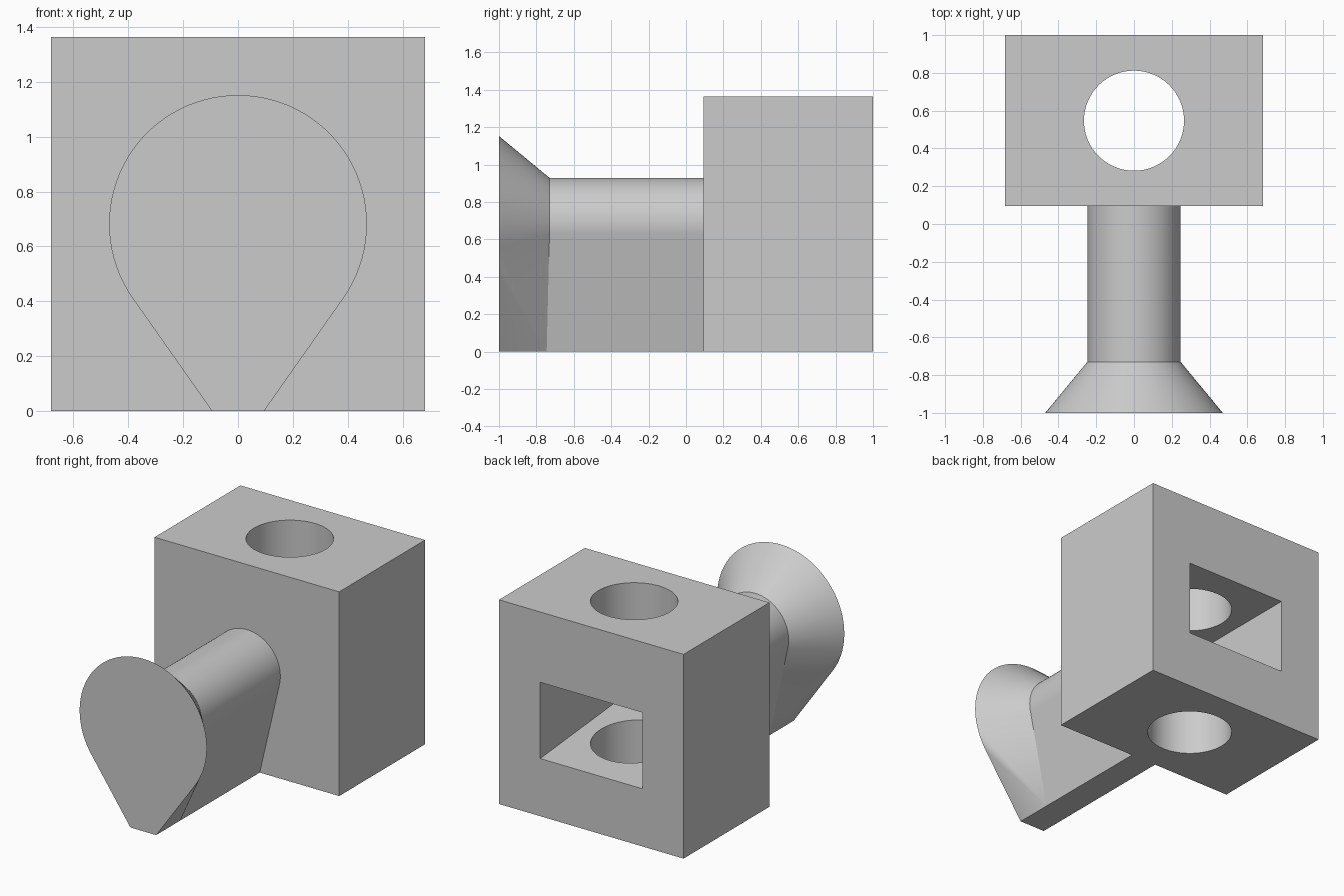
import bpy, bmesh, math

if "Cube" in bpy.data.objects:
    bpy.data.objects.remove(bpy.data.objects["Cube"], do_unlink=True)

grey = bpy.data.materials.new("plain grey")
grey.use_nodes = True
grey.diffuse_color = (0.6, 0.6, 0.6, 1)
grey.node_tree.nodes["Principled BSDF"].inputs["Base Color"].default_value = (0.6, 0.6, 0.6, 1)

AXIS_Z = 0.682      # height of the handle axis
FOOT = 0.095        # half width of the flat underside
SHAFT_R, RIM_R = 0.247, 0.47
BLOCK_FRONT, FLARE_BACK, FRONT = 0.094, -0.73, -1.0


def add_object(name, bm):
    bmesh.ops.recalc_face_normals(bm, faces=bm.faces)
    mesh = bpy.data.meshes.new(name)
    bm.to_mesh(mesh)
    bm.free()
    mesh.materials.append(grey)
    obj = bpy.data.objects.new(name, mesh)
    bpy.context.collection.objects.link(obj)
    return obj


def extrude_profile(name, points, offset):
    """Solid from a flat outline pushed along an offset."""
    bm = bmesh.new()
    face = bm.faces.new([bm.verts.new(p) for p in points])
    new = bmesh.ops.extrude_face_region(bm, geom=[face], use_keep_orig=True)["geom"]
    bmesh.ops.translate(bm, vec=offset, verts=[v for v in new if isinstance(v, bmesh.types.BMVert)])
    return add_object(name, bm)


def teardrop(radius, y, foot_y, steps=64):
    """Round top with tangent sides running down to the narrow foot."""
    start = math.atan2(-AXIS_Z, FOOT) + math.acos(radius / math.hypot(FOOT, AXIS_Z))
    sweep = math.pi - 2 * start
    points = [(FOOT, foot_y, 0)]
    for i in range(steps + 1):
        a = start + sweep * i / steps
        points.append((radius * math.cos(a), y, AXIS_Z + radius * math.sin(a)))
    return points + [(-FOOT, foot_y, 0)]


def smooth(obj):
    bpy.ops.object.select_all(action="DESELECT")
    obj.select_set(True)
    bpy.context.view_layer.objects.active = obj
    bpy.ops.object.shade_smooth_by_angle(angle=math.radians(25))


# Block with its two cutters: a vertical bore and a pocket with a sloping floor
block = extrude_profile("block", [(-0.682, BLOCK_FRONT, 0), (0.682, BLOCK_FRONT, 0),
                                  (0.682, 1, 0), (-0.682, 1, 0)], (0, 0, 1.364))
bore = extrude_profile("bore_cutter", [(0.265 * math.cos(math.tau * i / 64),
                                        0.547 + 0.265 * math.sin(math.tau * i / 64), -0.1)
                                       for i in range(64)], (0, 0, 1.6))
pocket = extrude_profile("pocket_cutter", [(-0.377, 1.1, 0.376), (-0.377, 1.1, 0.894),
                                           (-0.377, 0.18, 0.894), (-0.377, 0.18, 0.46)],
                         (0.754, 0, 0))
for cutter in (pocket, bore):
    cutter.hide_render = True
    mod = block.modifiers.new(cutter.name, "BOOLEAN")
    mod.operation, mod.solver, mod.object = "DIFFERENCE", "EXACT", cutter

# Bake the cuts and drop the cutters
depsgraph = bpy.context.evaluated_depsgraph_get()
cut_mesh = bpy.data.meshes.new_from_object(block.evaluated_get(depsgraph))
block.modifiers.clear()
block.data = cut_mesh
for cutter in (pocket, bore):
    bpy.data.objects.remove(cutter, do_unlink=True)
smooth(block)

# Handle shaft
shaft_start = FLARE_BACK - 0.015
shaft = extrude_profile("handle_shaft", teardrop(SHAFT_R, shaft_start, shaft_start),
                        (0, BLOCK_FRONT - shaft_start, 0))
smooth(shaft)

# Flared end, stretched between the small and the large outline
bm = bmesh.new()
for p in teardrop(RIM_R, FRONT, FRONT) + teardrop(SHAFT_R, FLARE_BACK, shaft_start):
    bm.verts.new(p)
hull = bmesh.ops.convex_hull(bm, input=bm.verts)
bmesh.ops.delete(bm, geom=[v for v in bm.verts if not v.link_faces], context="VERTS")
bmesh.ops.dissolve_limit(bm, angle_limit=0.002, verts=bm.verts, edges=bm.edges)
smooth(add_object("handle_flare", bm))
